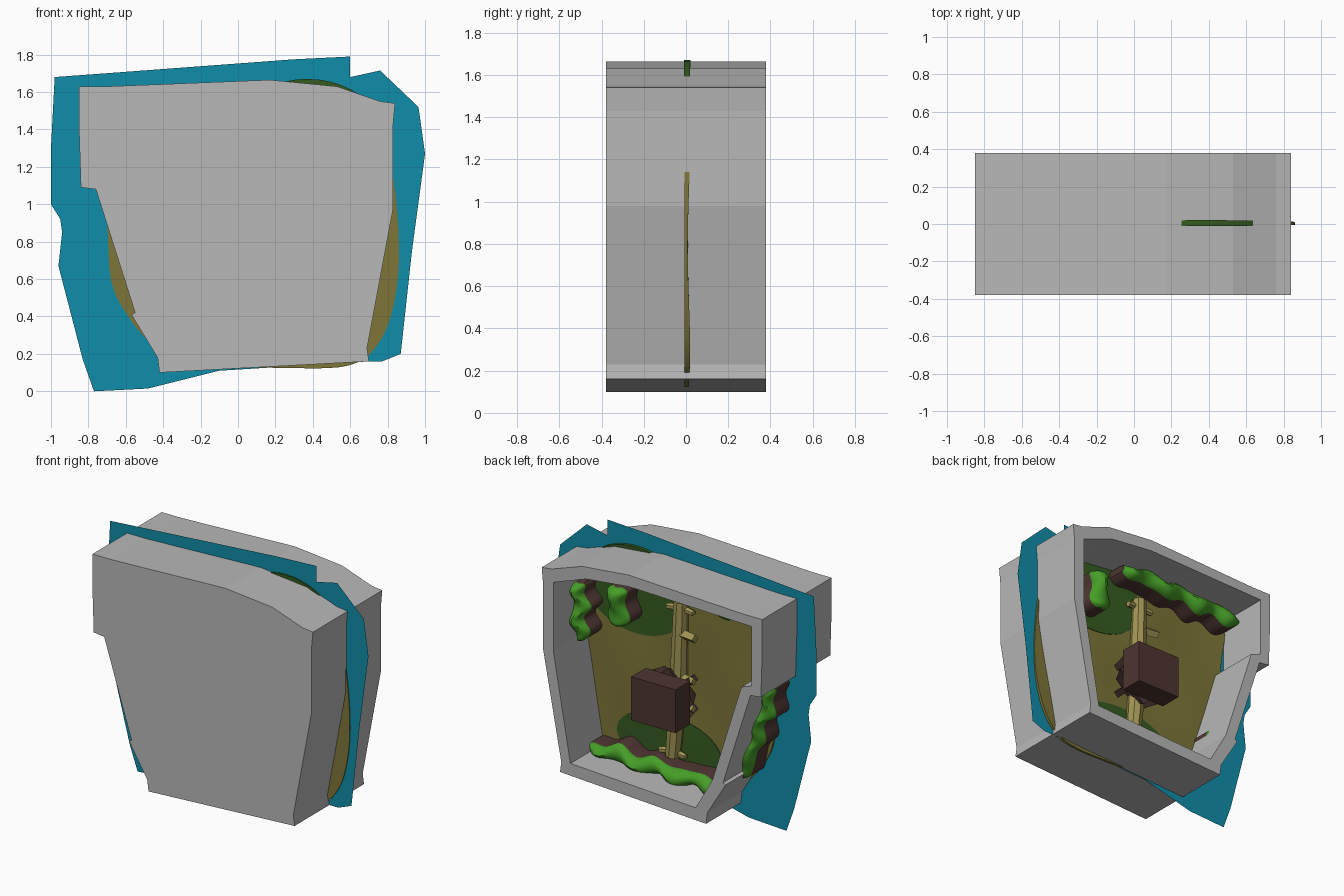
import bpy, bmesh, math
from mathutils import Vector, Matrix

if "Cube" in bpy.data.objects:
    bpy.data.objects.remove(bpy.data.objects["Cube"])


def mat(name, r, g, b):
    m = bpy.data.materials.new(name)
    m.diffuse_color = (r, g, b, 1)
    m.use_nodes = True
    m.node_tree.nodes["Principled BSDF"].inputs["Base Color"].default_value = m.diffuse_color
    return m


GREY = mat("stone_grey", .48, .48, .48)
TEAL = mat("water_teal", .005, .27, .40)
OLIVE = mat("soil_olive", .21, .18, .04)
GRASS = mat("dark_grass", .035, .105, .014)
LEAF = mat("leaf_green", .06, .34, .02)
BROWN = mat("dark_brown", .075, .036, .031)
WOOD = mat("pale_wood", .36, .30, .09)


def finish(bm, name, *mats, smooth=None):
    bmesh.ops.recalc_face_normals(bm, faces=bm.faces)
    me = bpy.data.meshes.new(name)
    bm.to_mesh(me)
    bm.free()
    ob = bpy.data.objects.new(name, me)
    bpy.context.collection.objects.link(ob)
    for m in mats:
        me.materials.append(m)
    if smooth:
        bpy.context.view_layer.objects.active = ob
        ob.select_set(True)
        bpy.ops.object.shade_smooth_by_angle(angle=math.radians(smooth))
        ob.select_set(False)
    return ob


def prism(name, pts, y0, y1, m):
    """Outline in x,z extruded along y."""
    bm = bmesh.new()
    f = bm.faces.new([bm.verts.new((x, y0, z)) for x, z in pts])
    if y1 != y0:
        r = bmesh.ops.extrude_face_region(bm, geom=[f])
        vs = [v for v in r["geom"] if isinstance(v, bmesh.types.BMVert)]
        bmesh.ops.translate(bm, verts=vs, vec=(0, y1 - y0, 0))
    return finish(bm, name, m)


def rounded(pts, n=5):
    """Closed smooth curve through points."""
    out, k = [], len(pts)
    for i in range(k):
        a, b, c, d = (Vector(pts[(i + j) % k]) for j in (-1, 0, 1, 2))
        for s in range(n):
            t = s / n
            out.append(.5 * (2*b + (c-a)*t + (2*a-5*b+4*c-d)*t*t + (3*b-a-3*c+d)*t**3))
    return out


def ground(name, pts, centre, lift, m, rings=12):
    """Gently bumpy slab filling an outline."""
    bm = bmesh.new()
    c = Vector(centre)

    def vert(p):
        y = .014 + .006 * math.sin(7*p.x + 2) * math.sin(6*p.y) + lift
        return bm.verts.new((p.x, y, p.y))
    rows = [[vert(c.lerp(p, i / rings)) for p in pts] for i in range(1, rings + 1)]
    rows.append([bm.verts.new((p.x, -.006 - lift, p.y)) for p in pts])
    mid, n = vert(c), len(pts)
    for j in range(n):
        k = (j + 1) % n
        bm.faces.new((mid, rows[0][j], rows[0][k]))
        for a, b in zip(rows, rows[1:]):
            bm.faces.new((a[j], b[j], b[k], a[k]))
    bm.faces.new(rows[-1])
    finish(bm, name, m, smooth=40)


def hedge(name, a, b, w=.055, waves=3.5, sway=.018, top=.14):
    """Wavy brown bank with a domed green crown."""
    a, b = Vector(a), Vector(b)
    d = b - a
    side = Vector((-d.y, d.x)).normalized()
    bm = bmesh.new()
    n, rows = 40, []
    sec = [(-1, 0), (-1, top), (-.9, top + .02), (-.5, top + .05), (0, top + .06),
           (.5, top + .05), (.9, top + .02), (1, top), (1, 0)]
    for i in range(n + 1):
        t = i / n
        ph = 2 * math.pi * waves * t
        end = math.sqrt(max(.12, 1 - abs(2*t - 1)**8))
        p = a + d * t + side * sway * math.sin(ph)
        ww = w * end * (1 + .22 * math.cos(ph * 1.3))
        row = []
        for u, h in sec:
            q = p + side * u * ww
            y = h if h <= top else top + (h - top) * end * (1 + .3 * math.sin(ph))
            row.append(bm.verts.new((q.x, y, q.y)))
        rows.append(row)
    for r, s in zip(rows, rows[1:]):
        for j in range(len(sec) - 1):
            f = bm.faces.new((r[j], r[j+1], s[j+1], s[j]))
            f.material_index = 1 if 0 < j < len(sec) - 2 else 0
    bm.faces.new(rows[0])
    bm.faces.new(rows[-1])
    finish(bm, name, BROWN, LEAF, smooth=45)


def log(name, a, b, r1, r2, m, n=8):
    a, b = Vector(a), Vector(b)
    d = b - a
    bm = bmesh.new()
    M = Matrix.Translation((a + b) / 2) @ d.to_track_quat('Z', 'Y').to_matrix().to_4x4()
    bmesh.ops.create_cone(bm, cap_ends=True, segments=n, radius1=r1, radius2=r2,
                          depth=d.length, matrix=M)
    return finish(bm, name, m)


# grey enclosure, open at the back
outer = [(-.85, 1.63), (-.70, 1.63), (.17, 1.665), (.53, 1.63), (.76, 1.55), (.84, 1.54),
         (.83, 1.43), (.83, .98), (.69, .23), (.70, .16), (-.42, .10), (-.43, .18),
         (-.57, .41), (-.55, .42), (-.76, 1.08), (-.84, 1.09), (-.85, 1.4)]
inner = [(-.77, 1.56), (.17, 1.585), (.50, 1.55), (.75, 1.46), (.75, .98), (.62, .24),
         (-.34, .19), (-.47, .42), (-.69, 1.12), (-.77, 1.15)]
box = prism("enclosure_wall", outer, -.38, .38, GREY)
cutter = prism("wall_cutter", inner, -.36, .5, GREY)
cutter.hide_render = True
mod = box.modifiers.new("hollow", 'BOOLEAN')
mod.operation, mod.object, mod.solver = 'DIFFERENCE', cutter, 'EXACT'
bpy.context.view_layer.objects.active = box
bpy.ops.object.modifier_apply(modifier=mod.name)
bpy.data.objects.remove(cutter)

# water sheet
prism("water", [(-.98, 1.68), (.3, 1.775), (.6, 1.79), (.6, 1.68), (.76, 1.715), (.965, 1.52),
                (1, 1.27), (.93, .75), (.87, .2), (.77, .16), (.7, .16), (-.1, .11),
                (-.48, .015), (-.77, 0), (-.83, .17), (-.96, .67), (-.94, .85),
                (-.95, .92), (-1, 1), (-1, 1.3)], 0, 0, TEAL)

# soil and grass patches
ground("soil", rounded([(-.70, .9), (-.68, .6), (-.6, .42), (-.45, .25), (-.2, .15), (.25, .125),
                        (.6, .14), (.76, .27), (.84, .5), (.86, .8), (.82, 1.2), (.72, 1.5),
                        (.4, 1.645), (0, 1.64), (-.6, 1.61), (-.76, 1.5), (-.74, 1.25)]),
       (.03, .9), 0, OLIVE)


def oval(cx, cz, rx, rz, n=40):
    return [Vector((cx + rx*math.cos(2*math.pi*i/n), cz + rz*math.sin(2*math.pi*i/n)))
            for i in range(n)]


ground("upper_grass", oval(.37, 1.37, .40, .30), (.37, 1.37), .004, GRASS, 8)
ground("lower_grass", oval(.12, .37, .40, .20), (.12, .37), .004, GRASS, 8)

# hedges
hedge("bottom_hedge", (.63, .27), (-.40, .23))
hedge("top_hedge", (.22, 1.54), (-.77, 1.49))
hedge("left_hedge", (-.77, 1.05), (-.53, .37), waves=3)
hedge("right_hedge", (.71, 1.38), (.71, .98), waves=2)
hedge("round_bush", (.42, 1.43), (.42, 1.16), w=.07, waves=1, sway=.006)

# long log with stubs
log("log_upper", (.02, .055, .75), (0, .055, 1.41), .06, .048, WOOD)
log("log_lower", (.02, .055, .75), (.06, .055, .32), .06, .05, WOOD)
for i, (z, r, l) in enumerate([(1.19, .035, .13), (.89, .03, .12), (.70, .03, .12)]):
    log(f"log_stub_{i}", (.02, .06, z), (-l, .085, z), r, r * .85, WOOD, 4)
for i, (x, z) in enumerate([(0, 1.36), (.06, .35)]):
    for s in (-1, 1):
        log(f"end_stub_{i}_{s}", (x, .05, z), (x + s*.10, .06, z - .01), .024, .02, WOOD, 6)

# brown crate on a flared foot
prism("crate", [(-.13, .62), (.21, .62), (.21, .92), (-.13, .92)], .14, .30, BROWN)
log("crate_foot", (.04, .02, .77), (.04, .145, .77), .13, .20, BROWN, 4)
for sx in (-1, 1):
    for sz in (-1, 1):
        log(f"crate_leg_{sx}_{sz}", (.04 + sx*.11, .01, .77 + sz*.10),
            (.04 + sx*.13, .15, .77 + sz*.12), .03, .03, BROWN, 4)
